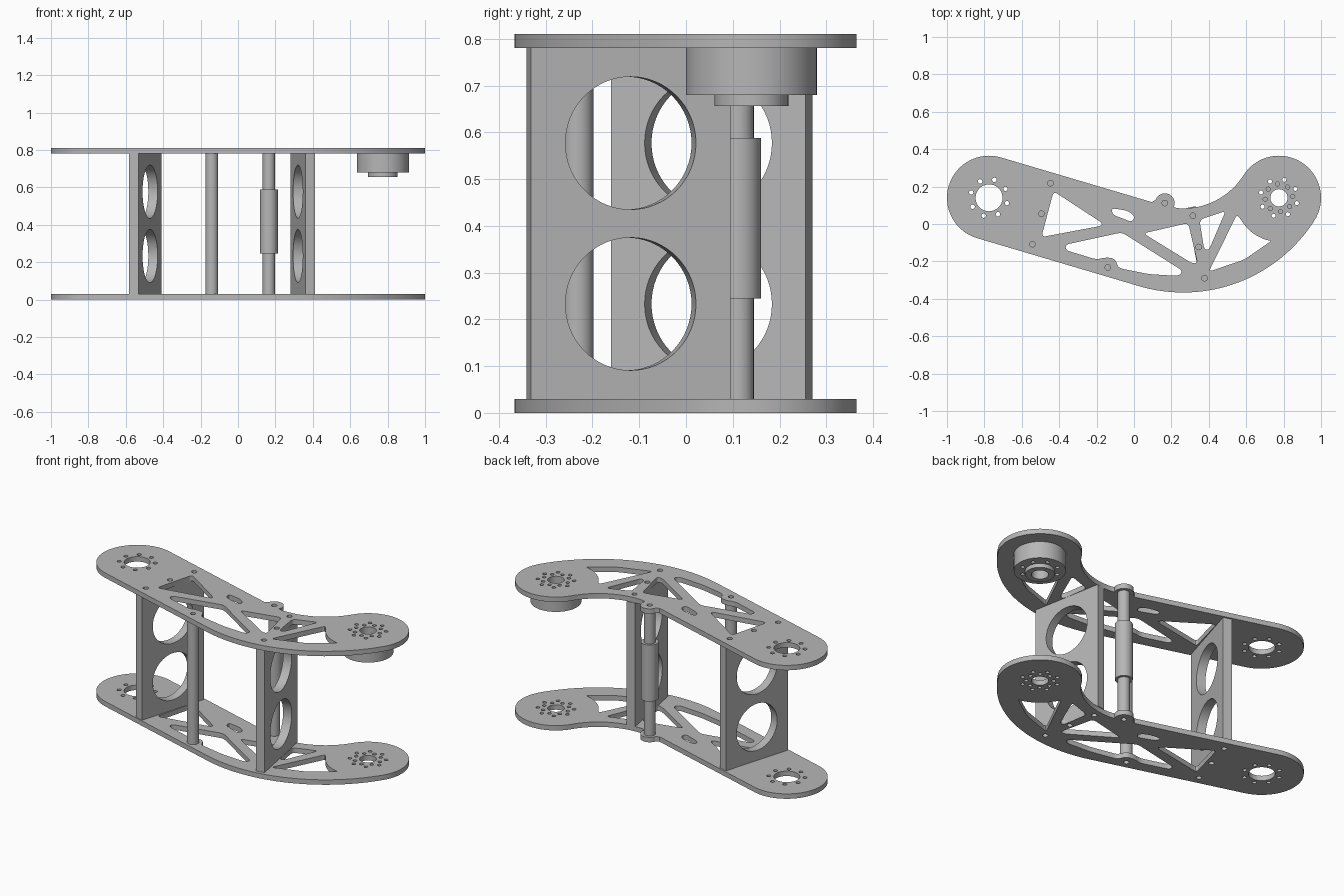
import bpy, bmesh, math
from mathutils import Matrix, Vector

if "Cube" in bpy.data.objects:
    bpy.data.objects.remove(bpy.data.objects["Cube"])

GREY = (0.47, 0.47, 0.47, 1)
metal = bpy.data.materials.new("grey_metal")
metal.use_nodes = True
metal.diffuse_color = GREY
metal.node_tree.nodes["Principled BSDF"].inputs["Base Color"].default_value = GREY


def arc(center, r, start, end, n=32):
    angles = [math.radians(start + (end - start) * i / n) for i in range(n + 1)]
    return [(center[0] + r * math.cos(a), center[1] + r * math.sin(a)) for a in angles]


def circle(center, r, n=48):
    return arc(center, r, 0, 360, n)[:-1]


def ring(center, radius, hole, start, count=8):
    """Small holes evenly spaced on a bolt circle."""
    return [circle(p, hole, 16) for p in arc(center, radius, start, start + 360, count)[:-1]]


def rounded(points, r=0.025, n=5):
    """Polygon with softened corners."""
    pts = [Vector(p) for p in points]
    out = []
    for i, p in enumerate(pts):
        ends = []
        for q in (pts[i - 1], pts[(i + 1) % len(pts)]):
            d = q - p
            ends.append(p + d.normalized() * min(r, d.length * 0.48))
        for k in range(n + 1):
            t = k / n
            out.append(tuple(ends[0] * (1 - t) ** 2 + p * 2 * t * (1 - t) + ends[1] * t * t))
    return out


def slab(name, loops, low, high, matrix=Matrix()):
    """Solid from a 2D outline with holes, extruded from low to high."""
    curve = bpy.data.curves.new(name, 'CURVE')
    curve.dimensions = '2D'
    curve.fill_mode = 'BOTH'
    curve.extrude = (high - low) / 2
    for loop in loops:
        s = curve.splines.new('POLY')
        s.points.add(len(loop) - 1)
        for point, (x, y) in zip(s.points, loop):
            point.co = (x, y, 0, 1)
        s.use_cyclic_u = True
    temp = bpy.data.objects.new(name + "_profile", curve)
    bpy.context.collection.objects.link(temp)
    graph = bpy.context.evaluated_depsgraph_get()
    mesh = bpy.data.meshes.new_from_object(temp.evaluated_get(graph))
    bpy.data.objects.remove(temp)
    bm = bmesh.new()
    bm.from_mesh(mesh)
    bmesh.ops.remove_doubles(bm, verts=bm.verts, dist=0.00005)
    bmesh.ops.recalc_face_normals(bm, faces=bm.faces)
    bm.transform(matrix @ Matrix.Translation((0, 0, (low + high) / 2)))
    bm.to_mesh(mesh)
    bm.free()
    mesh.materials.clear()
    mesh.materials.append(metal)
    obj = bpy.data.objects.new(name, mesh)
    bpy.context.collection.objects.link(obj)
    bpy.ops.object.select_all(action='DESELECT')
    obj.select_set(True)
    bpy.context.view_layer.objects.active = obj
    bpy.ops.object.shade_smooth_by_angle(angle=math.radians(30))
    return obj


# Key positions in plan
END_R = 0.225
LEFT, RIGHT = (-0.775, 0.14), (0.775, 0.14)
BEND = (0.263, 0.4656)
SHAFT, POST = (0.165, 0.112), (-0.14, -0.232)
THICK, TOP = 0.03, 0.81

# Bent arm outline with a small boss on its rear edge
outline = (arc(LEFT, END_R, 253.5, 73.5)
           + [(0.095, 0.117)] + arc(SHAFT, 0.052, 160, -25, 16)
           + arc(BEND, 0.382, -95, -32.5)
           + arc(RIGHT, END_R, 147.5, -32.5)[1:]
           + arc(BEND, 0.832, -32.5, -106.5)[1:])

# Lightening pockets
pockets = [
    rounded([(-0.43, 0.175), (-0.17, 0.005), (-0.175, -0.01), (-0.495, -0.07)]),
    rounded([(-0.12, 0.085), (-0.03, 0.07), (0.005, 0.04), (-0.01, 0.01), (-0.115, 0.05)]),
    rounded([(-0.365, -0.11), (-0.065, -0.045), (0.26, -0.25), (0.24, -0.278), (0.08, -0.268),
             (-0.085, -0.235), (-0.1, -0.185), (-0.15, -0.178), (-0.2, -0.19), (-0.365, -0.14)]),
    rounded([(0.05, -0.05), (0.29, 0.005), (0.34, -0.21), (0.31, -0.21)]),
    rounded([(0.35, 0.022), (0.49, 0.07), (0.4, -0.14), (0.375, -0.135)]),
    rounded([(0.55, 0.05)] + arc(RIGHT, 0.235, 208, 256, 6)
            + [(0.735, -0.09), (0.59, -0.19), (0.4, -0.255)], 0.022),
]

# Screw holes over the panels and posts
PANEL_LEFT = ((-0.495, 0.055), 73.5)
PANEL_RIGHT = ((0.346, -0.123), 100.5)
screws = [SHAFT, POST]
for (x, y), angle in (PANEL_LEFT, PANEL_RIGHT):
    a = math.radians(angle)
    screws += [(x + k * math.cos(a), y + k * math.sin(a)) for k in (-0.17, 0, 0.17)]
holes = [circle(p, 0.015, 20) for p in screws]

# Bearing openings and bolt circles at both ends
hub_bolts = ring(RIGHT, 0.1, 0.011, 28.5) + ring(RIGHT, 0.074, 0.011, 6)
holes += [circle(LEFT, 0.072), circle(RIGHT, 0.046)]
holes += ring(LEFT, 0.1, 0.012, -16.5) + hub_bolts

for name, z in (("bottom_plate", 0), ("top_plate", TOP - THICK)):
    slab(name, [outline] + pockets + holes, z, z + THICK)

# Upright panels, each with two round openings
HALF = 0.217
low, high = THICK, TOP - THICK
panel = [[(-HALF, low), (HALF, low), (HALF, high), (-HALF, high)],
         circle((0, 0.233), 0.142, 64), circle((0, 0.577), 0.142, 64)]
for name, ((x, y), angle) in (("left_panel", PANEL_RIGHT), ("right_panel", PANEL_LEFT)):
    place = (Matrix.Translation((x, y, 0)) @ Matrix.Rotation(math.radians(angle), 4, 'Z')
             @ Matrix.Rotation(math.pi / 2, 4, 'X'))
    slab(name, panel, -0.026, 0.026, place)

# Front post, rear shaft and its sleeve
slab("front_post", [circle(POST, 0.034)], low, high)
slab("rear_shaft", [circle(SHAFT, 0.033)], low, high)
slab("shaft_sleeve", [circle(SHAFT, 0.048), circle(SHAFT, 0.033)], 0.245, 0.588)

# Stepped hub under the top plate
slab("hub_body", [circle(RIGHT, 0.14, 64), circle(RIGHT, 0.046)]
     + ring(RIGHT, 0.1, 0.011, 28.5), 0.68, high)
slab("hub_collar", [circle(RIGHT, 0.079), circle(RIGHT, 0.046)], 0.656, 0.68)
